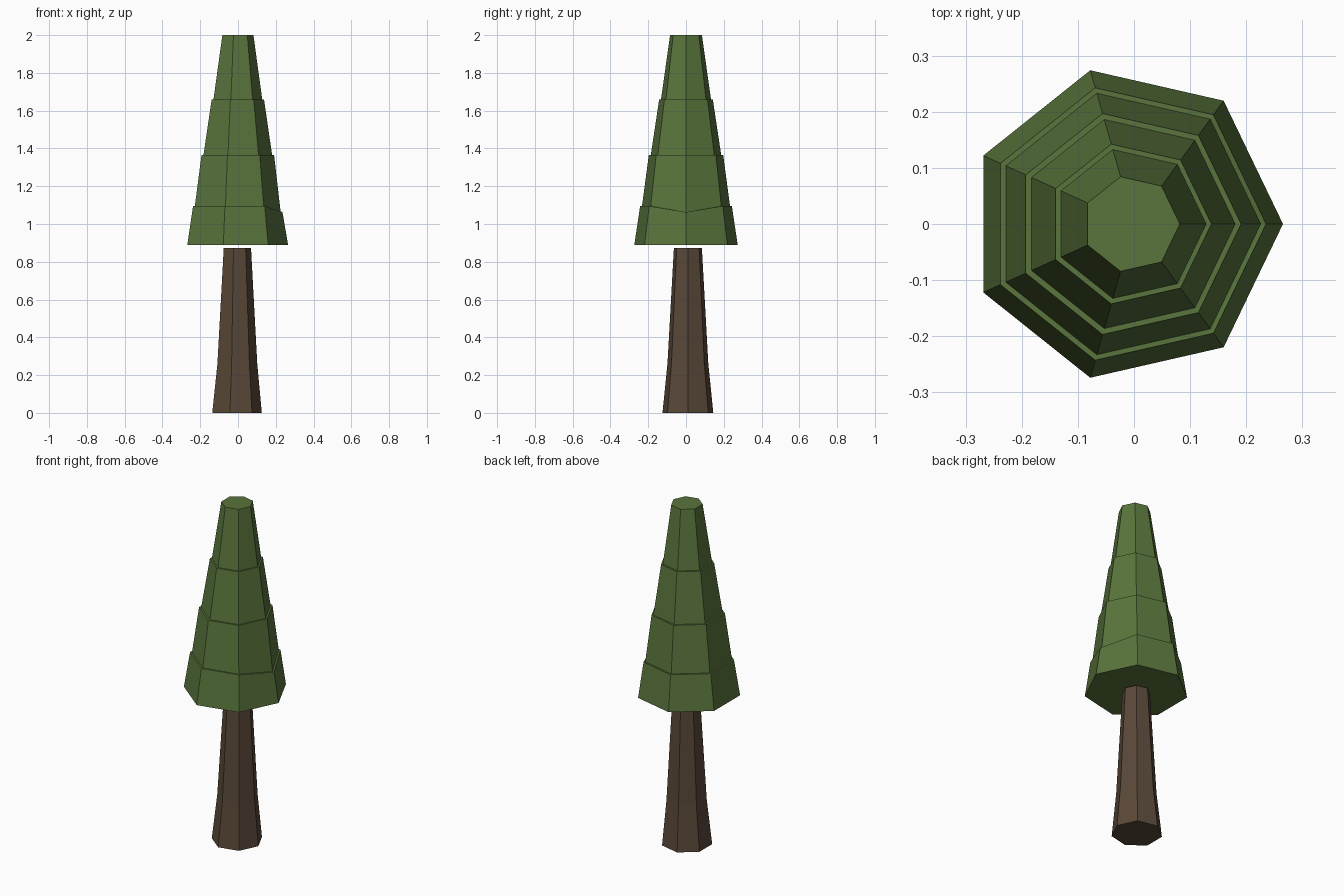
import bpy, bmesh
from math import cos, sin, pi

if "Cube" in bpy.data.objects:
    bpy.data.objects.remove(bpy.data.objects["Cube"])

SIDES = 7


def material(name, colour):
    m = bpy.data.materials.new(name)
    m.diffuse_color = (*colour, 1)
    m.use_nodes = True
    m.node_tree.nodes["Principled BSDF"].inputs["Base Color"].default_value = m.diffuse_color
    return m


def stacked_rings(name, rings, mat):
    """Loft seven-sided rings (radius, z, centre x, centre y, dip of the +x corner), capped."""
    bm = bmesh.new()
    loops = []
    for r, z, cx, cy, dip in rings:
        loops.append([bm.verts.new((cx + r * cos(2 * pi * i / SIDES),
                                    cy + r * sin(2 * pi * i / SIDES),
                                    z - (dip if i == 0 else 0)))
                      for i in range(SIDES)])
    for low, high in zip(loops, loops[1:]):
        for i in range(SIDES):
            j = (i + 1) % SIDES
            bm.faces.new((low[i], low[j], high[j], high[i]))
    bm.faces.new(loops[0][::-1])
    bm.faces.new(loops[-1])
    mesh = bpy.data.meshes.new(name)
    bm.to_mesh(mesh)
    bm.free()
    mesh.materials.append(mat)
    obj = bpy.data.objects.new(name, mesh)
    bpy.context.collection.objects.link(obj)
    return obj


bark = material("bark", (0.10, 0.065, 0.04))
needles = material("needles", (0.10, 0.175, 0.045))

# Tapered trunk with a flared foot, slightly off centre
trunk = [(r, z, cx, 0.01, 0) for r, z, cx in
         ((0.138, 0, -0.012), (0.111, 0.26, -0.009), (0.076, 0.872, -0.007))]
stacked_rings("trunk", trunk, bark)

# Foliage: four stepped tiers, the lowest ledge dips at the +x corner
profile = ((0.281, 0.888, 0), (0.249, 1.095, 0.032), (0.239, 1.095, 0.032),
           (0.202, 1.366, 0), (0.191, 1.366, 0), (0.146, 1.658, 0),
           (0.136, 1.658, 0), (0.0865, 2.0, 0))
foliage = [(r, z, -0.055 * r, 0, dip) for r, z, dip in profile]
stacked_rings("foliage", foliage, needles)
